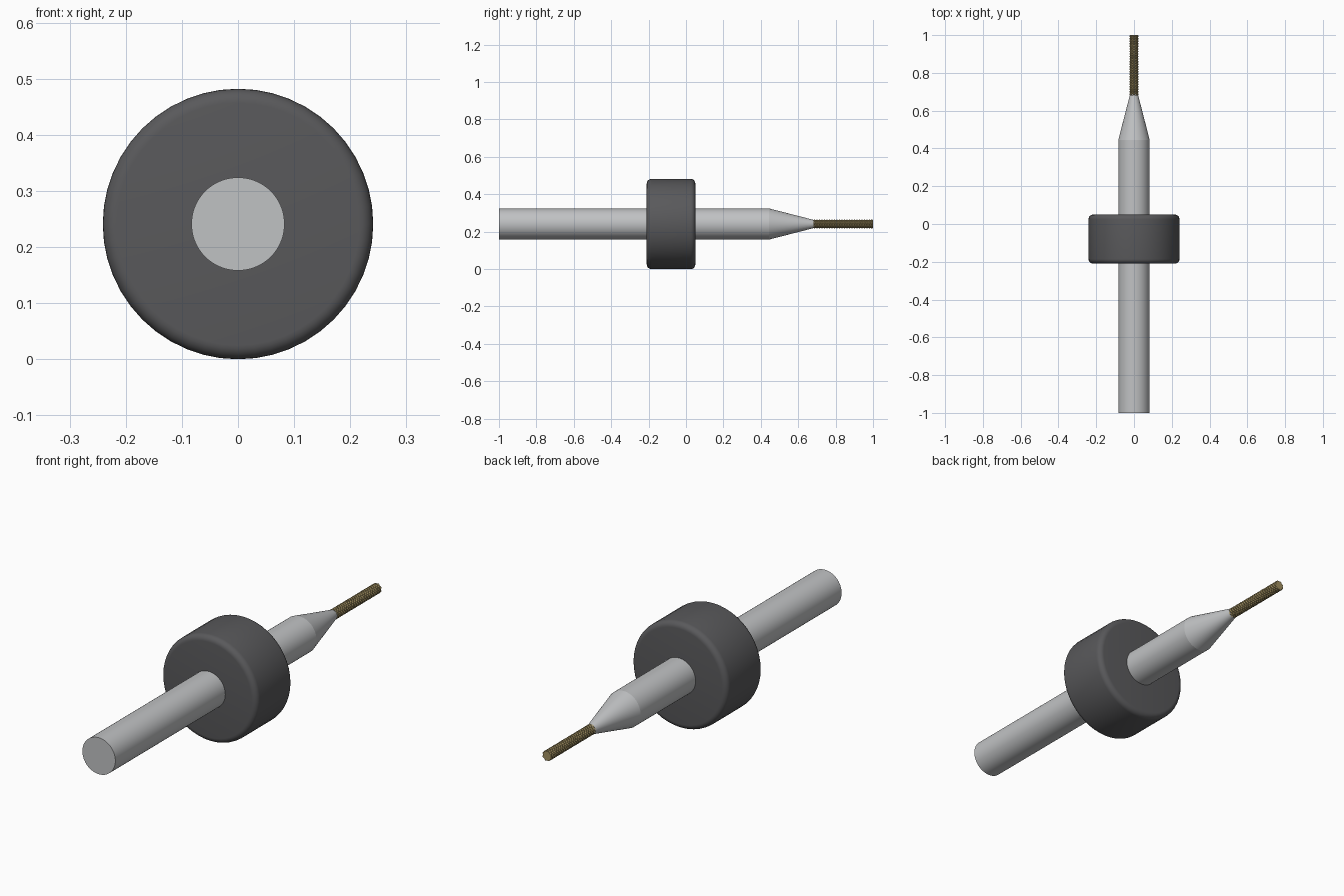
import bpy, math

cube = bpy.data.objects.get("Cube")
if cube:
    bpy.data.objects.remove(cube, do_unlink=True)

AXIS_Z = 0.241


def material(name, rgb, rough=0.5):
    m = bpy.data.materials.new(name)
    m.use_nodes = True
    m.diffuse_color = (*rgb, 1)
    bsdf = m.node_tree.nodes["Principled BSDF"]
    bsdf.inputs["Base Color"].default_value = (*rgb, 1)
    bsdf.inputs["Roughness"].default_value = rough
    return m


steel = material("light steel", (0.53, 0.54, 0.55))
plastic = material("dark grey plastic", (0.10, 0.10, 0.105))
brass = material("abrasive gold", (0.36, 0.28, 0.12))


def lathe(name, profile, sides, mat, smooth=True, knurl=0.0):
    """Turn (y, radius) points about the long axis, with end caps."""
    verts, faces = [], []
    for i, (y, r) in enumerate(profile):
        for j in range(sides):
            a = 2 * math.pi * j / sides
            rr = r + (knurl if (i + j) % 2 else 0)
            verts.append((rr * math.cos(a), y, AXIS_Z + rr * math.sin(a)))
    for i in range(len(profile) - 1):
        for j in range(sides):
            k = (j + 1) % sides
            a, b = i * sides + j, i * sides + k
            c, d = b + sides, a + sides
            if not knurl:
                faces.append((a, d, c, b))
            elif (i + j) % 2:            # split each cell along its ridge
                faces += [(a, d, c), (a, c, b)]
            else:
                faces += [(a, d, b), (d, c, b)]
    last = (len(profile) - 1) * sides
    faces.append(tuple(range(sides)))
    faces.append(tuple(last + j for j in reversed(range(sides))))
    me = bpy.data.meshes.new(name)
    me.from_pydata(verts, [], faces)
    me.materials.append(mat)
    ob = bpy.data.objects.new(name, me)
    bpy.context.collection.objects.link(ob)
    if smooth:
        bpy.ops.object.select_all(action='DESELECT')
        ob.select_set(True)
        bpy.context.view_layer.objects.active = ob
        bpy.ops.object.shade_smooth_by_angle(angle=math.radians(30))
    return ob


# Shank, then the taper as its own part so the shoulder stays crisp
lathe("shank", [(-1, 0.083), (0.445, 0.083)], 64, steel)
lathe("taper", [(0.445, 0.083), (0.69, 0.02)], 64, steel)

# Collar with rounded rims
R, FRONT, BACK, FILLET = 0.241, -0.21, 0.05, 0.025
quarter = [math.pi / 2 * i / 6 for i in range(7)]
rim = [(FILLET * (1 - math.cos(t)), R - FILLET + FILLET * math.sin(t)) for t in quarter]
collar = [(FRONT + y, r) for y, r in rim] + [(BACK - y, r) for y, r in reversed(rim)]
lathe("depth_collar", collar, 48, plastic)

# Knurled cutting tip
RINGS = 49
tip = [(0.68 + 0.32 * i / (RINGS - 1), 0.0195) for i in range(RINGS)]
lathe("cutting_tip", tip, 16, brass, smooth=False, knurl=0.004)
